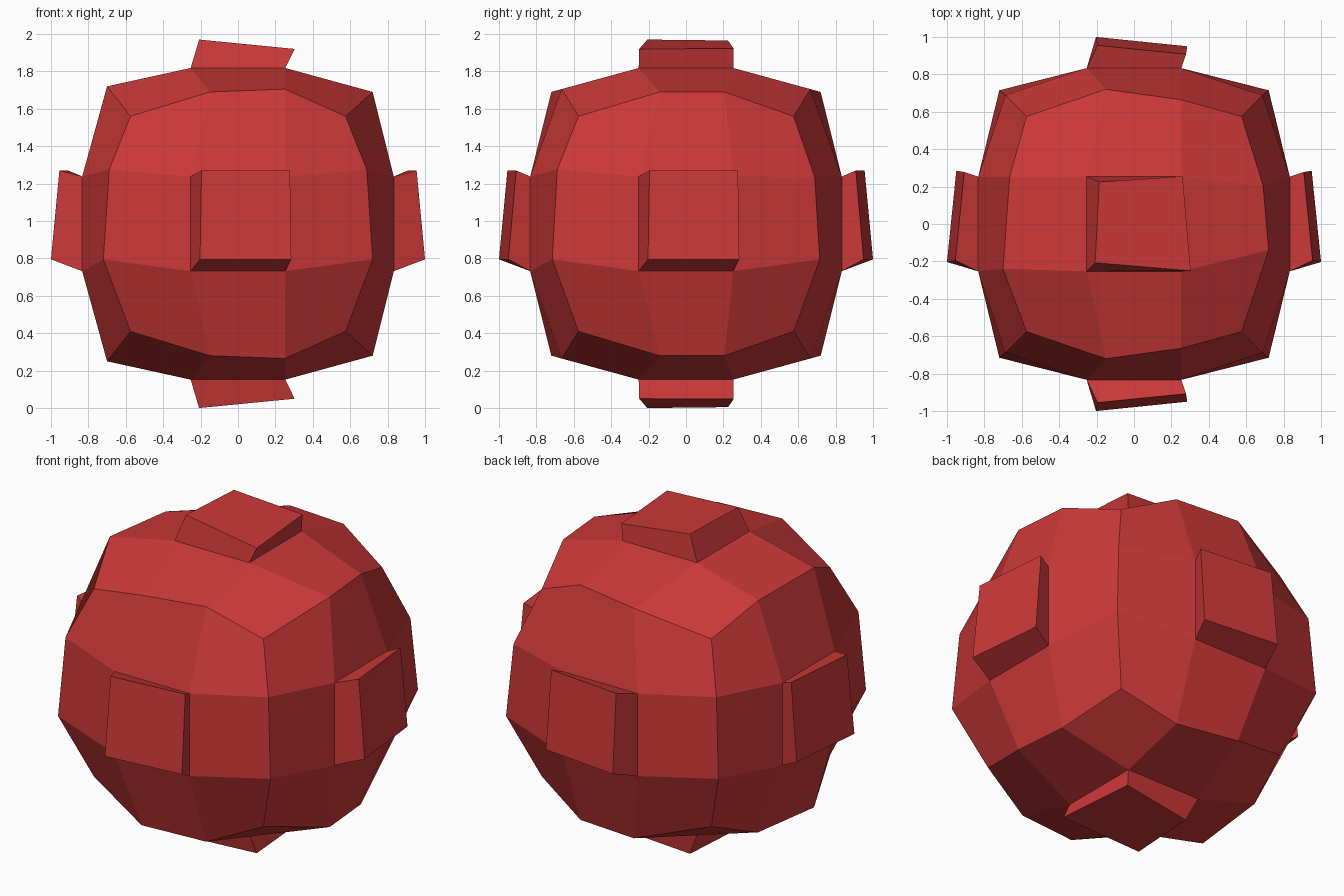
import bpy, bmesh

if "Cube" in bpy.data.objects:
    bpy.data.objects.remove(bpy.data.objects["Cube"])

CZ = 0.985  # height of the body centre


def edge_point(s, axis, hi):
    """Slightly uneven points on the 12 body edges; s = signs, axis = edge direction."""
    sx, sy, sz = s
    if axis == 0:
        return (0.25, sy * 0.665, sz * 0.72) if hi else (-0.15, sy * 0.72, sz * 0.705)
    if axis == 1:
        if sx > 0:
            return (0.69, 0.205, sz * 0.705) if hi else (0.72, -0.14, sz * 0.705)
        return (-0.665, 0.25, sz * 0.71) if hi else (-0.70, -0.24, sz * 0.735)
    if hi:
        return (sx * 0.688, sy * 0.688, 0.25 if sx > 0 and sy > 0 else 0.29)
    return (sx * 0.72, sy * 0.715, -0.19)


def position(key):
    """Map a 4x4x4 surface lattice index to a point of the rounded cube."""
    s = [1 if k > 1 else -1 for k in key]
    inner = [a for a in range(3) if key[a] in (1, 2)]
    if not inner:
        return [0.575 * v for v in s]
    if len(inner) == 1:
        return edge_point(s, inner[0], key[inner[0]] == 2)
    return [0.253 * s[a] if a in inner else 0.833 * s[a] for a in range(3)]


# Skewed knob tips as (u, v, distance from centre)
SIDE_TIP = [(-0.203, -0.19, 1.0), (0.285, -0.19, 0.95), (0.278, 0.285, 0.908), (-0.195, 0.285, 0.955)]
CAP_TIP = [(-0.208, -0.207, 0.985), (0.303, -0.25, 0.935), (0.26, 0.255, 0.937), (-0.185, 0.225, 0.98)]

bm = bmesh.new()
verts = {}


def vert(key):
    if key not in verts:
        x, y, z = position(key)
        verts[key] = bm.verts.new((x, y, z + CZ))
    return verts[key]


def order(axis, u, v, w):
    """Place in-plane coordinates u, v and the axis coordinate w."""
    p = [u, v]
    p.insert(axis, w)
    return tuple(p)


for axis in range(3):
    for side in (-1, 1):
        layer = 3 if side > 0 else 0
        for i in range(3):
            for j in range(3):
                ring = [vert(order(axis, i + a, j + b, layer))
                        for a, b in ((0, 0), (1, 0), (1, 1), (0, 1))]
                if (i, j) != (1, 1):
                    bm.faces.new(ring)
                    continue
                # raised knob in the middle of the side
                tip = []
                for u, v, h in (CAP_TIP if axis == 2 else SIDE_TIP):
                    x, y, z = order(axis, u, v, side * h)
                    tip.append(bm.verts.new((x, y, z + CZ)))
                bm.faces.new(tip)
                for n in range(4):
                    m = (n + 1) % 4
                    bm.faces.new((ring[n], ring[m], tip[m], tip[n]))

bmesh.ops.recalc_face_normals(bm, faces=bm.faces)
mesh = bpy.data.meshes.new("knobbed_ball")
bm.to_mesh(mesh)
bm.free()
ball = bpy.data.objects.new("knobbed_ball", mesh)
bpy.context.collection.objects.link(ball)

# red surface
red = bpy.data.materials.new("red")
red.diffuse_color = (0.6, 0.04, 0.04, 1)
red.use_nodes = True
red.node_tree.nodes["Principled BSDF"].inputs["Base Color"].default_value = red.diffuse_color
mesh.materials.append(red)
